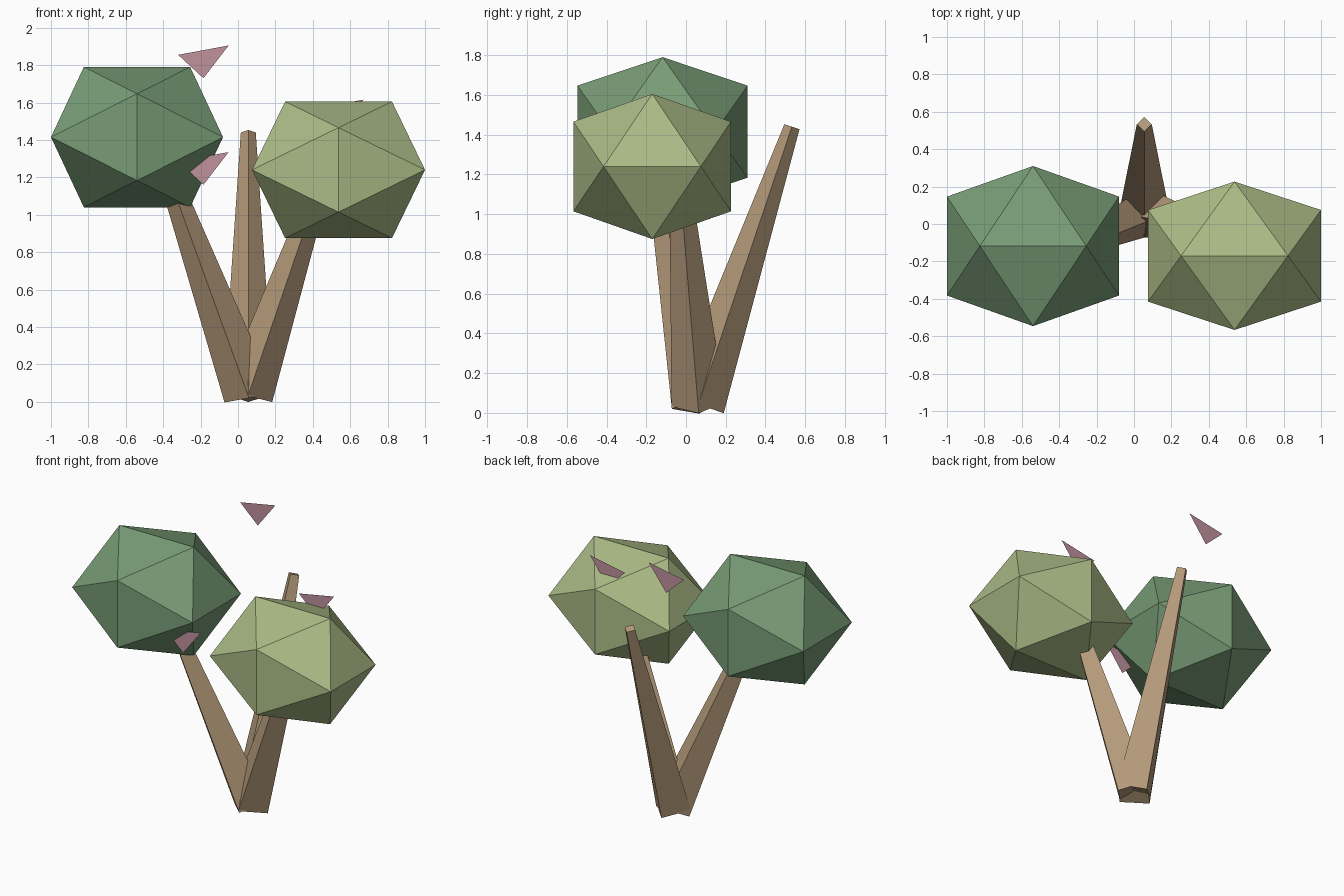
import bpy, bmesh
from mathutils import Vector, Matrix

if "Cube" in bpy.data.objects:
    bpy.data.objects.remove(bpy.data.objects["Cube"])


def material(name, rgb):
    """Flat colour given as 0-255 sRGB, stored as linear."""
    m = bpy.data.materials.new(name)
    lin = [((c / 255 + 0.055) / 1.055) ** 2.4 for c in rgb]
    m.diffuse_color = (*lin, 1)
    m.use_nodes = True
    m.node_tree.nodes["Principled BSDF"].inputs["Base Color"].default_value = m.diffuse_color
    return m


def make_object(name, bm, mat):
    mesh = bpy.data.meshes.new(name)
    bm.to_mesh(mesh)
    bm.free()
    mesh.materials.append(mat)
    obj = bpy.data.objects.new(name, mesh)
    bpy.context.collection.objects.link(obj)
    return obj


bark = material("bark_brown", (180, 154, 122))
green = material("deep_green", (120, 156, 118))
lime = material("light_green", (171, 187, 134))
pink = material("petal_pink", (192, 146, 158))


def branch(name, start, end, r1, r2):
    """Four-sided tapering branch, corners along the x and y axes."""
    a, b = Vector(start), Vector(end)
    d = b - a
    rot = Vector((0, 0, 1)).rotation_difference(d).to_matrix().to_4x4()
    bm = bmesh.new()
    bmesh.ops.create_cone(bm, cap_ends=True, segments=4, radius1=r1, radius2=r2,
                          depth=d.length,
                          matrix=Matrix.Translation((a + b) / 2) @ rot)
    make_object(name, bm, bark)


def crown(name, centre, scale, mat):
    """Stretched icosahedron standing on an edge."""
    phi = 1.618
    bm = bmesh.new()
    for s in (-1, 1):
        for t in (-1, 1):
            for p in ((s, 0, t * phi), (0, s * phi, t), (s * phi, t, 0)):
                bm.verts.new([c + k * q for c, k, q in zip(centre, scale, p)])
    bmesh.ops.convex_hull(bm, input=bm.verts[:])
    bmesh.ops.recalc_face_normals(bm, faces=bm.faces[:])
    make_object(name, bm, mat)


def petal(name, tip):
    """Flat upright triangle placed by its right-hand tip."""
    bm = bmesh.new()
    bm.faces.new([bm.verts.new(Vector(tip) + Vector(o)) for o in
                  ((0, 0, 0), (-0.27, 0, -0.05), (-0.135, 0, -0.175))])
    make_object(name, bm, pink)


# Three branches spreading from one foot
foot = (0.055, 0.062, 0.042)
branch("back_branch", foot, (0.055, 0.533, 1.44), 0.135, 0.04)
branch("left_branch", foot, (-0.44, -0.175, 1.4), 0.135, 0.042)
branch("right_branch", foot, (0.475, -0.04, 1.27), 0.135, 0.045)

# Leaf crowns
crown("left_crown", (-0.54, -0.118, 1.415), (0.2843, 0.2645, 0.2318), green)
crown("right_crown", (0.5375, -0.17, 1.24), (0.2858, 0.245, 0.2256), lime)

# Drifting petals
for i, tip in enumerate(((-0.05, 0.48, 1.905), (-0.05, -0.335, 1.335),
                         (0.67, 0.093, 1.615))):
    petal(f"petal_{i + 1}", tip)
